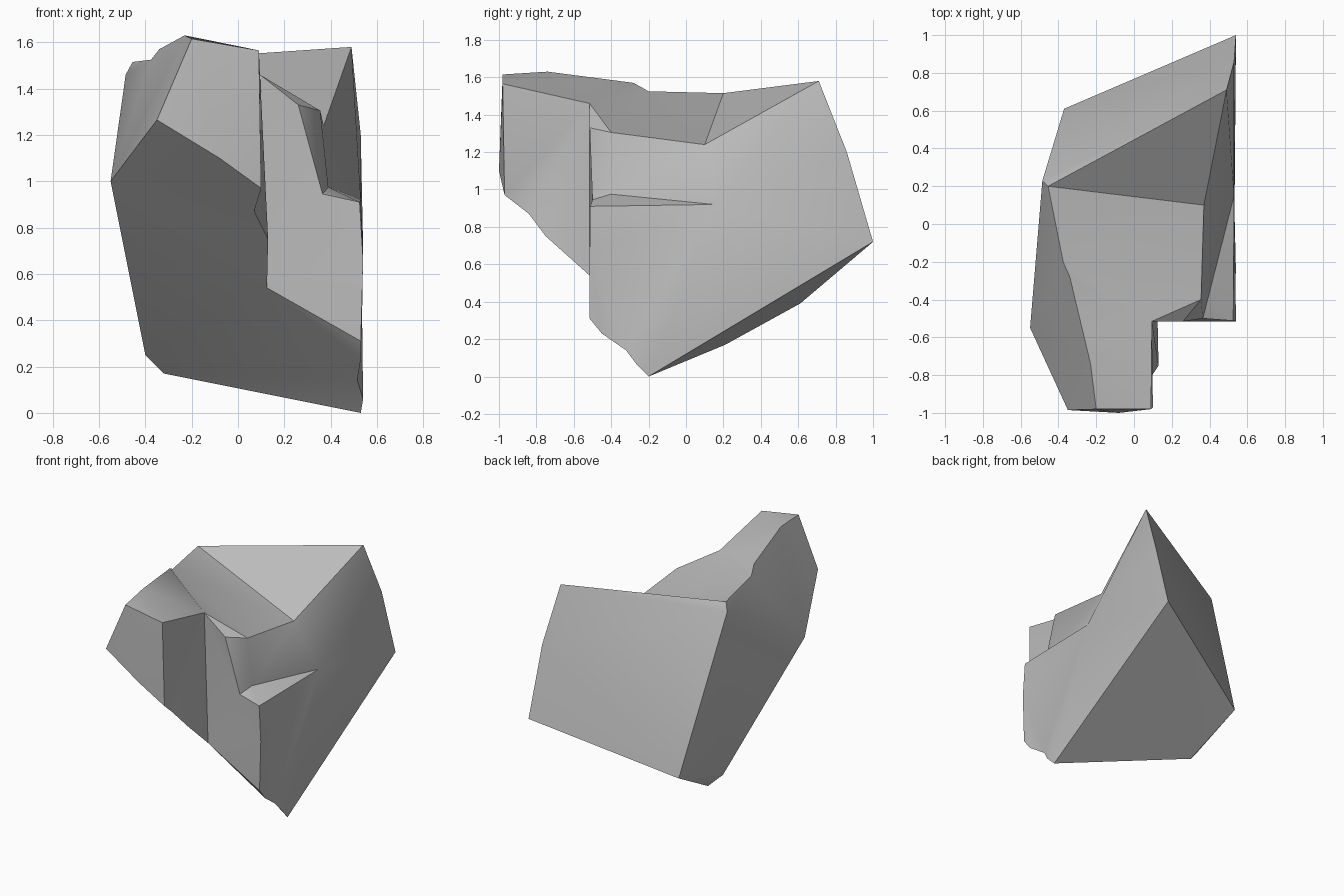
import bpy
import bmesh
from math import radians

default_cube = bpy.data.objects.get("Cube")
if default_cube:
    bpy.data.objects.remove(default_cube, do_unlink=True)

# Corners of the stone, grouped by the ridge they belong to
left_rim = dict(
    rim_a=(-.2, -.98, 1.615), rim_b=(-.23, -.74, 1.63), rim_c=(-.34, -.28, 1.57),
    rim_d=(-.375, -.2, 1.525), rim_e=(-.455, .2, 1.515), rim_f=(-.485, .23, 1.46))
right_rim = dict(
    nose_top=(.09, -.98, 1.565), notch_top=(.095, -.515, 1.46), shoulder=(.26, -.515, 1.33),
    bend=(.355, -.4, 1.305), valley=(.37, .1, 1.24), peak=(.49, .71, 1.58))
outer_corners = dict(
    back_mid=(.53, .86, 1.2), back_tip=(.54, 1, .72), back_low=(-.37, .61, .39),
    foot_left=(-.32, .21, .17), foot_side=(-.4, .155, .25), foot=(.53, -.2, 0),
    flank=(-.55, -.55, 1), nose_left=(-.35, -.985, 1.265))
notch_edge = dict(
    nose_low=(-.08, -1, 1.1), lip_a=(.1, -.97, .97), lip_b=(.07, -.84, .87),
    lip_c=(.13, -.75, .75), lip_d=(.125, -.515, .54))
lower_edge = dict(
    chip_a=(.53, -.515, .31), chip_b=(.53, -.45, .23),
    chip_c=(.515, -.32, .14), chip_d=(.54, -.26, .06))
ledge = dict(
    ledge_in=(.365, -.5, .945), ledge_back=(.39, -.4, .975), ledge_out=(.525, -.512, .91),
    ledge_low=(.54, -.515, .66), side_mid=(.53, .15, .92))

# Each broken surface as a list of outlines
surfaces = {
    "back": ["peak back_mid back_tip back_low rim_f rim_e"],
    "underside": ["back_tip back_low foot_left foot", "back_low foot_side foot_left"],
    "left side": ["back_low rim_f flank foot_side",
                  "rim_f rim_e rim_d rim_c rim_b rim_a nose_left flank"],
    "nose": ["nose_left rim_a nose_top lip_a nose_low"],
    "front cut": ["flank nose_left nose_low lip_a lip_b lip_c lip_d "
                  "chip_a chip_b chip_c chip_d foot foot_left foot_side"],
    "notch": ["nose_top lip_a lip_b lip_c lip_d notch_top",
              "notch_top lip_d chip_a ledge_low ledge_out ledge_in shoulder",
              "shoulder bend ledge_back ledge_in"],
    "ledge": ["ledge_in ledge_back ledge_out", "ledge_back side_mid ledge_out"],
    "right side": ["bend valley ledge_back", "valley side_mid ledge_back",
                   "valley peak side_mid", "peak back_mid side_mid",
                   "back_mid back_tip side_mid", "side_mid back_tip foot",
                   "side_mid foot chip_d", "side_mid chip_d chip_c",
                   "chip_c side_mid ledge_low", "chip_b chip_c ledge_low",
                   "chip_a chip_b ledge_low", "side_mid ledge_out ledge_low"],
    "top": ["rim_a rim_b nose_top", "rim_b rim_c notch_top nose_top",
            "rim_c rim_d bend shoulder notch_top", "rim_d rim_e valley bend",
            "rim_e peak valley"],
}

# Stone mesh
bm = bmesh.new()
corner = {}
for group in (left_rim, right_rim, outer_corners, notch_edge, lower_edge, ledge):
    for name, position in group.items():
        corner[name] = bm.verts.new(position)
for outlines in surfaces.values():
    for outline in outlines:
        bm.faces.new([corner[name] for name in outline.split()])
bmesh.ops.recalc_face_normals(bm, faces=bm.faces)
bmesh.ops.triangulate(bm, faces=bm.faces)
bmesh.ops.recalc_face_normals(bm, faces=bm.faces)
mesh = bpy.data.meshes.new("stone_fragment")
bm.to_mesh(mesh)
bm.free()
stone = bpy.data.objects.new("stone_fragment", mesh)
bpy.context.collection.objects.link(stone)

# Plain grey stone
grey = bpy.data.materials.new("stone grey")
grey.use_nodes = True
grey.diffuse_color = (.5, .5, .5, 1)
grey.node_tree.nodes["Principled BSDF"].inputs["Base Color"].default_value = (.5, .5, .5, 1)
mesh.materials.append(grey)

# Soft shading inside each surface, crisp broken edges
bpy.ops.object.select_all(action='DESELECT')
stone.select_set(True)
bpy.context.view_layer.objects.active = stone
bpy.ops.object.shade_smooth_by_angle(angle=radians(35))
